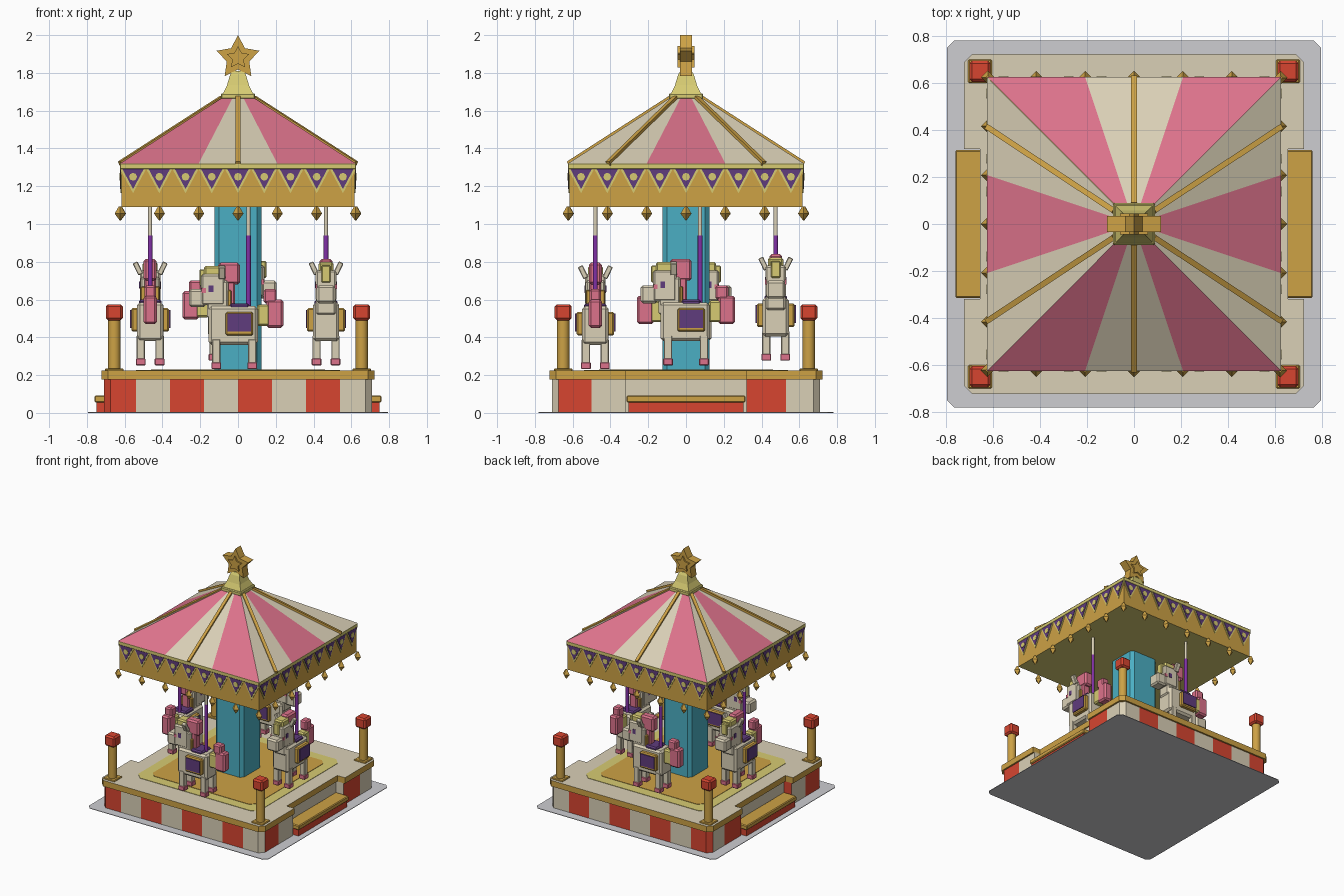
import bpy, bmesh, math
from mathutils import Matrix, Vector

cube = bpy.data.objects.get("Cube")
if cube:
    bpy.data.objects.remove(cube, do_unlink=True)


def material(name, *rgb):
    mat = bpy.data.materials.new(name)
    mat.use_nodes = True
    mat.diffuse_color = (*rgb, 1)
    mat.node_tree.nodes["Principled BSDF"].inputs["Base Color"].default_value = (*rgb, 1)
    return mat


cream = material("cream", .70, .63, .47)
pink = material("pink", .72, .17, .26)
red = material("red", .68, .06, .03)
gold = material("gold", .61, .36, .06)
yellow = material("pale yellow", .68, .60, .17)
teal = material("teal", .07, .43, .55)
purple = material("deep purple", .115, .045, .205)
violet = material("violet", .22, .03, .38)
grey = material("ground grey", .61, .61, .64)

IDENTITY = Matrix()


def turn(quarter):
    return Matrix.Rotation(math.radians(90 * quarter), 4, "Z")


def finish(name, bm, mats, rule=None, matrix=IDENTITY):
    """Turn a bmesh into an object, colouring faces by an optional rule."""
    bmesh.ops.recalc_face_normals(bm, faces=bm.faces)
    if rule:
        for face in bm.faces:
            face.material_index = int(rule(face))
    mesh = bpy.data.meshes.new(name)
    bm.to_mesh(mesh)
    bm.free()
    for mat in mats:
        mesh.materials.append(mat)
    return place(name, mesh, matrix)


def place(name, mesh, matrix):
    obj = bpy.data.objects.new(name, mesh)
    obj.matrix_world = matrix
    bpy.context.collection.objects.link(obj)
    return obj


def box_into(bm, lo, hi, bevel=0, matrix=IDENTITY):
    lo, hi = Vector(lo), Vector(hi)
    place_at = matrix @ Matrix.Translation((lo + hi) / 2) @ Matrix.Diagonal((*(hi - lo), 1))
    verts = bmesh.ops.create_cube(bm, size=1, matrix=place_at)["verts"]
    if bevel:
        edges = {e for v in verts for e in v.link_edges}
        bmesh.ops.bevel(bm, geom=list(edges), offset=bevel, segments=1, affect="EDGES")


def box(name, lo, hi, mats, bevel=0, rule=None, matrix=IDENTITY):
    bm = bmesh.new()
    box_into(bm, lo, hi, bevel)
    return finish(name, bm, mats, rule, matrix)


def prism_into(bm, points, low, high):
    rings = [[bm.verts.new((x, y, z)) for x, y in points] for z in (low, high)]
    for ring in rings:
        bm.faces.new(ring)
    for i in range(len(points)):
        j = (i + 1) % len(points)
        bm.faces.new((rings[0][i], rings[0][j], rings[1][j], rings[1][i]))


def prism(name, polygons, low, high, mats, rule=None, matrix=IDENTITY):
    bm = bmesh.new()
    for points in polygons:
        prism_into(bm, points, low, high)
    return finish(name, bm, mats, rule, matrix)


def lathe(name, profile, sides, mat, matrix=IDENTITY, phase=0):
    bm = bmesh.new()
    rings = []
    for r, z in profile:
        angles = [phase + math.tau * i / sides for i in range(sides)]
        rings.append([bm.verts.new((r * math.cos(a), r * math.sin(a), z)) for a in angles])
    for a, b in zip(rings, rings[1:]):
        for i in range(sides):
            j = (i + 1) % sides
            bm.faces.new((a[i], a[j], b[j], b[i]))
    bm.faces.new(rings[0])
    bm.faces.new(rings[-1])
    return finish(name, bm, [mat], None, matrix)


def smooth(obj):
    bpy.ops.object.select_all(action="DESELECT")
    obj.select_set(True)
    bpy.context.view_layer.objects.active = obj
    bpy.ops.object.shade_smooth_by_angle(angle=math.radians(40))


def notched(half, inner, corner, w=.32):
    """Square outline with cut corners and a step notch on both x sides."""
    q = [(inner, w), (half, w), (half, half - corner), (half - corner, half)]
    return (q + [(-x, y) for x, y in reversed(q)] + [(-x, -y) for x, y in q]
            + [(x, -y) for x, y in reversed(q)])


def cut_square(hx, hy, c):
    return [(hx, c - hy), (hx, hy - c), (hx - c, hy), (c - hx, hy),
            (-hx, hy - c), (-hx, c - hy), (c - hx, -hy), (hx - c, -hy)]


# Ground sheet and striped platform
prism("ground", [cut_square(.795, .78, .03)], 0, .004, [grey])


def stripe_rule(face):
    c, n = face.calc_center_median(), face.normal
    if abs(n.z) > .5:
        return False
    if abs(n.y) > .6:
        return math.floor(c.x / .18) % 2 == 0
    return abs(c.x) > .67 and (c.y < -.5 or .32 < c.y < .53)


bm = bmesh.new()
prism_into(bm, notched(.71, .645, .035), .003, .19)
cuts = [((.18 * k, 0, 0), (1, 0, 0)) for k in range(-3, 4)]
cuts += [((0, y, 0), (0, 1, 0)) for y in (-.5, .53)]
for co, normal in cuts:
    bmesh.ops.bisect_plane(bm, geom=bm.verts[:] + bm.edges[:] + bm.faces[:],
                           plane_co=co, plane_no=normal)
finish("platform", bm, [cream, red], stripe_rule)
prism("platform_trim", [notched(.723, .655, .035)], .178, .225, [gold, cream],
      lambda f: f.normal.z > .5)
prism("floor_border", [cut_square(.54, .54, .05)], .22, .228, [yellow])
prism("floor_centre", [cut_square(.46, .46, .04)], .22, .231, [gold])

for side in (-1, 1):
    reach = sorted((side * .645, side * .75))
    tread = sorted((side * .645, side * .76))
    box("step_riser", (reach[0], -.305, .003), (reach[1], .305, .06), [red])
    box("step_tread", (tread[0], -.315, .055), (tread[1], .315, .092), [gold], .006)

# Corner posts
for sx in (-1, 1):
    for sy in (-1, 1):
        at = Matrix.Translation((sx * .655, sy * .65, 0))
        smooth(lathe("corner_post", [(.033, .22), (.033, .5)], 12, gold, at))
        box("post_foot", (-.05, -.05, .22), (.05, .05, .235), [gold], .005, None, at)
        box("post_cap", (-.045, -.045, .49), (.045, .045, .575), [red], .012, None, at)

# Central column and canopy body
prism("column", [cut_square(.125, .125, .025)], .22, 1.1, [teal])
box("canopy_body", (-.617, -.617, 1.09), (.617, .617, 1.3), [gold, yellow], 0,
    lambda f: f.normal.z < -.5)
box("eave", (-.625, -.625, 1.29), (.625, .625, 1.322), [yellow], .004)

# Valance with pointed flags, dots and hanging drops on each side
STEP = 1.25 / 9
centres = [STEP * (i - 4) for i in range(9)]


def flags(half, tip, top):
    return [[(x - half, top), (x, tip), (x + half, top)] for x in centres]


dots = [[(x + .021 * math.cos(a * math.pi / 4), 1.25 + .021 * math.sin(a * math.pi / 4))
         for a in range(8)] for x in centres]
for k in range(4):
    wall = turn(k) @ Matrix.Translation((0, -.617, 0)) @ Matrix.Rotation(math.pi / 2, 4, "X")
    prism("flag_border", flags(STEP / 2, 1.163, 1.292), 0, .004, [yellow], None, wall)
    prism("flag", flags(.057, 1.185, 1.292), 0, .007, [purple], None, wall)
    prism("flag_dot", dots, 0, .0095, [yellow], None, wall)
    for i in range(6):
        at = turn(k) @ Matrix.Translation(((i - 3) * .208, -.622, 0))
        lathe("drop", [(.002, 1.018), (.029, 1.055), (.008, 1.092)], 4, gold, at)

# Striped roof with ribs
LOW, HIGH = (.625, 1.32), (.085, 1.667)


def roof_point(t, level):
    return Vector((t * level[0], -level[0], level[1]))


for k in range(4):
    bm = bmesh.new()
    for i in range(3):
        a, b = -1 + i * 2 / 3, -1 + (i + 1) * 2 / 3
        corners = [(a, LOW), (b, LOW), (b, HIGH), (a, HIGH)]
        bm.faces.new([bm.verts.new(roof_point(t, level)) for t, level in corners])
    finish("roof_side", bm, [cream, pink],
           lambda f: (abs(f.calc_center_median().x) > .1) == (k % 2 == 0), turn(k))
    for t in ([0] if k % 2 == 0 else [-.66, .66]):
        start, end = roof_point(t, LOW), roof_point(t, HIGH)
        along = (end - start).to_track_quat("Z", "Y").to_matrix().to_4x4()
        box("roof_rib", (-.012, -.012, 0), (.012, .012, (end - start).length), [gold], 0,
            None, turn(k) @ Matrix.Translation(start) @ along)

# Finial and star
box("finial_base", (-.09, -.09, 1.66), (.09, .09, 1.692), [yellow], .006)
lathe("finial_cone", [(r * math.sqrt(2), z) for r, z in
      ((.08, 1.69), (.058, 1.735), (.042, 1.79), (.03, 1.81))], 4, yellow, IDENTITY, math.pi / 4)
upright = Matrix.Translation((0, 0, 1.88)) @ Matrix.Rotation(math.pi / 2, 4, "X")
for name, outer, depth in (("star", .12, .033), ("star_centre", .062, .045)):
    points = []
    for i in range(10):
        r, a = (outer, outer * .52)[i % 2], math.pi / 2 + i * math.pi / 5
        points.append((r * math.cos(a), r * math.sin(a)))
    prism(name, [points], -depth, depth, [gold], None, upright)

# Horse parts: forward is +x; (name, colour, low corner, high corner, bevel)
PARTS = [
    ("body", cream, (-.125, -.07, .36), (.135, .07, .565), .015),
    ("neck", cream, (.03, -.052, .5), (.145, .052, .7), .01),
    ("head", cream, (.05, -.055, .57), (.175, .055, .735), .01),
    ("muzzle", cream, (.15, -.05, .56), (.24, .05, .655), .012),
    ("forelock", yellow, (.07, -.04, .72), (.16, .04, .778), .01),
    ("fringe", yellow, (.15, -.025, .67), (.185, .025, .76), .006),
    ("crest", pink, (-.03, -.034, .68), (.085, .034, .795), .012),
    ("mane", pink, (-.005, -.03, .54), (.045, .03, .7), .008),
    ("tail_root", yellow, (-.19, -.035, .46), (-.12, .035, .575), .01),
    ("tail", pink, (-.26, -.035, .45), (-.17, .035, .6), .012),
    ("tail_top", pink, (-.225, -.03, .58), (-.155, .03, .655), .01),
    ("saddle", gold, (-.1, -.1, .41), (.045, .1, .535), .008),
    ("saddle_flap", purple, (-.09, -.107, .43), (.035, .107, .525), 0),
    ("saddle_seat", purple, (-.08, -.06, .53), (.025, .06, .58), .01),
    ("saddle_horn", gold, (.015, -.05, .53), (.035, .05, .65), .005),
    ("eyes", purple, (.11, -.058, .64), (.135, .058, .675), 0),
    ("cheeks", pink, (.15, -.057, .635), (.172, .057, .66), 0),
]
horse = [box("horse_" + n, lo, hi, [m], bevel) for n, m, lo, hi, bevel in PARTS]

legs, hooves, ears = bmesh.new(), bmesh.new(), bmesh.new()
for s in (-1, 1):
    for f in (-.095, .095):
        box_into(legs, (f - .022, s * .05 - .022, .26), (f + .022, s * .05 + .022, .39), .004)
        box_into(hooves, (f - .026, s * .05 - .026, .232), (f + .026, s * .05 + .026, .268), .004)
    tilt = Matrix.Translation((.065, s * .065, .745)) @ Matrix.Rotation(-s * .45, 4, "X")
    box_into(ears, (-.018, -.014, -.035), (.018, .014, .035), .004, tilt)
horse += [finish("horse_legs", legs, [cream]), finish("horse_hooves", hooves, [pink]),
          finish("horse_ears", ears, [cream])]

# Four horses circling the column, each riding at its own height on a pole
for k, (x, y, lift) in enumerate([(-.02, -.48, 0), (.466, 0, .02), (-.035, .475, .045),
                                  (-.465, 0, .02)]):
    facing = Matrix.Translation((x, y, 0)) @ turn(k + 2)
    for part in horse:
        place(part.name + "_copy", part.data, facing @ Matrix.Translation((0, 0, lift)))
    at = facing @ Matrix.Translation((-.075, 0, 0))
    smooth(lathe("pole_lower", [(.013, .5), (.013, .94)], 10, violet, at))
    smooth(lathe("pole_upper", [(.011, .93), (.011, 1.1)], 10, cream, at))
for part in horse:
    bpy.data.objects.remove(part, do_unlink=True)
